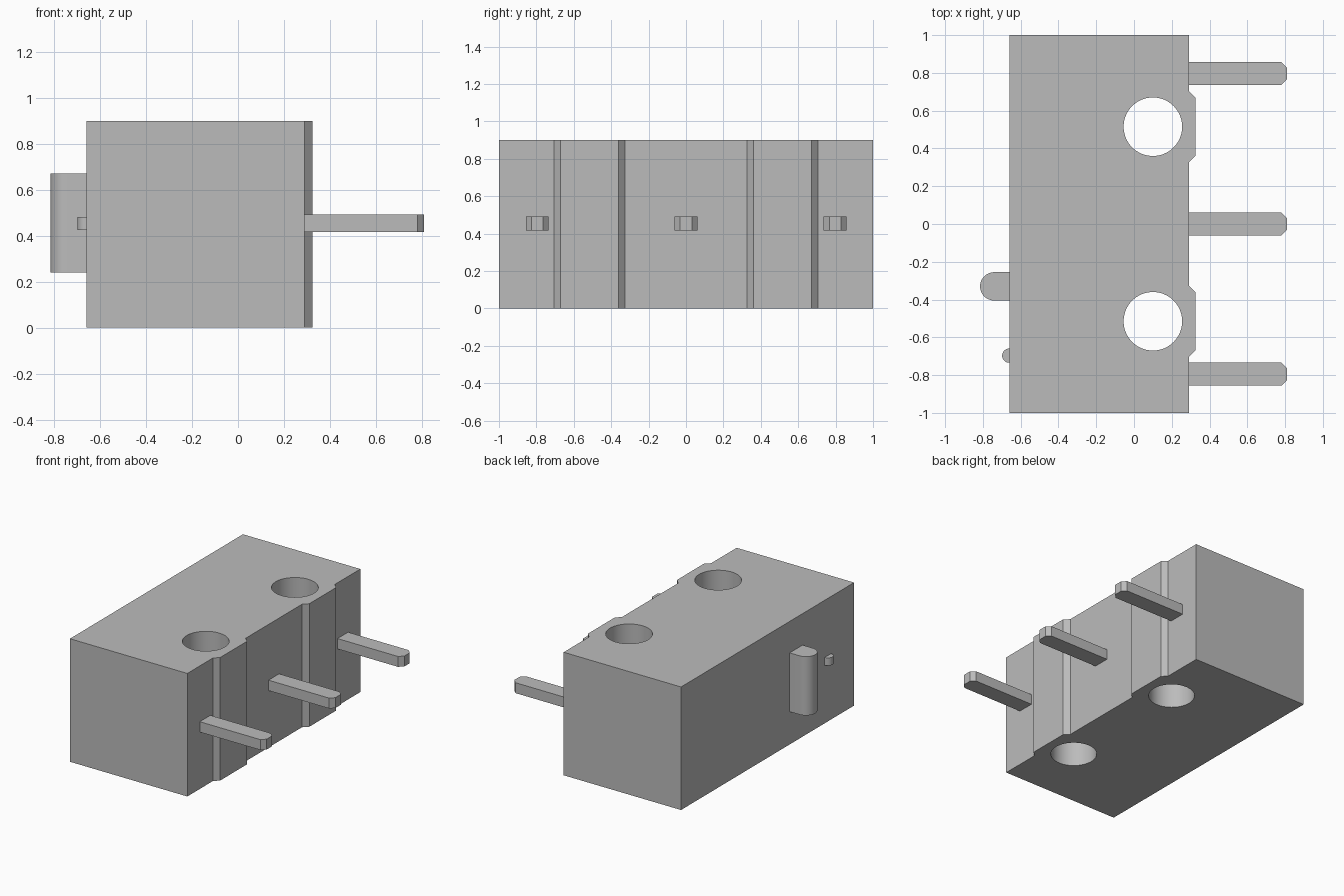
import bpy
import bmesh
from math import sin, cos, pi, radians

if "Cube" in bpy.data.objects:
    bpy.data.objects.remove(bpy.data.objects["Cube"])

# Single grey plastic and metal colour
grey = bpy.data.materials.new("plain_grey")
grey.use_nodes = True
colour = (0.5, 0.5, 0.5, 1)
grey.diffuse_color = colour
grey.node_tree.nodes["Principled BSDF"].inputs["Base Color"].default_value = colour


def arc(cx, cy, r, start, end, steps):
    """Points along a circular arc, angles in degrees."""
    angles = [radians(start + (end - start) * i / steps) for i in range(steps + 1)]
    return [(cx + r * cos(a), cy + r * sin(a)) for a in angles]


def prism(name, outline, z0, z1):
    """Extrude a flat outline (x, y) from z0 up to z1."""
    bm = bmesh.new()
    base = bm.faces.new([bm.verts.new((x, y, z0)) for x, y in outline])
    top = bmesh.ops.extrude_face_region(bm, geom=[base])["geom"]
    for v in top:
        if isinstance(v, bmesh.types.BMVert):
            v.co.z = z1
    bmesh.ops.recalc_face_normals(bm, faces=bm.faces[:])
    mesh = bpy.data.meshes.new(name)
    bm.to_mesh(mesh)
    bm.free()
    mesh.materials.append(grey)
    obj = bpy.data.objects.new(name, mesh)
    bpy.context.collection.objects.link(obj)
    return obj


def smooth(obj):
    bpy.ops.object.select_all(action="DESELECT")
    obj.select_set(True)
    bpy.context.view_layer.objects.active = obj
    bpy.ops.object.shade_smooth_by_angle(angle=radians(30))


# Housing with two chamfered raised pads on the terminal side
LEFT, RIGHT, PAD, HEIGHT = 0.29, -0.66, 0.325, 0.90
HOLE_Y = 0.515
outline = [(RIGHT, 1), (RIGHT, -1), (LEFT, -1)]
for y in (-HOLE_Y, HOLE_Y):
    outline += [(LEFT, y - 0.19), (PAD, y - 0.155), (PAD, y + 0.155), (LEFT, y + 0.19)]
outline.append((LEFT, 1))
housing = prism("housing", outline, 0, HEIGHT)

# Two mounting holes straight through the housing
for y in (-HOLE_Y, HOLE_Y):
    cutter = prism("hole_cutter", arc(0.1, y, 0.155, 0, 360, 64)[:-1], -0.1, HEIGHT + 0.1)
    cutter.hide_render = True
    cut = housing.modifiers.new("mounting_hole", "BOOLEAN")
    cut.operation = "DIFFERENCE"
    cut.solver = "EXACT"
    cut.object = cutter
    bpy.context.view_layer.objects.active = housing
    bpy.ops.object.modifier_apply(modifier=cut.name)
    bpy.data.objects.remove(cutter)
smooth(housing)

# Three flat terminals with chamfered tips
TIP, HALF, BEVEL = 0.81, 0.061, 0.03
for name, y in (("front", -0.795), ("middle", 0), ("back", 0.797)):
    prism(name + "_terminal",
          [(LEFT - 0.02, y - HALF), (TIP - BEVEL, y - HALF), (TIP, y - HALF + BEVEL),
           (TIP, y + HALF - BEVEL), (TIP - BEVEL, y + HALF), (LEFT - 0.02, y + HALF)],
          0.416, 0.492)


# Round-nosed push button and small locating nub on the opposite side
def nose(name, tip, y, r, z0, z1):
    half_round = arc(tip + r, y, r, 90, 270, 24)
    smooth(prism(name, half_round + [(RIGHT + 0.02, y - r), (RIGHT + 0.02, y + r)], z0, z1))


nose("push_button", -0.815, -0.33, 0.075, 0.24, 0.67)
nose("locating_nub", -0.698, -0.697, 0.0375, 0.425, 0.482)
